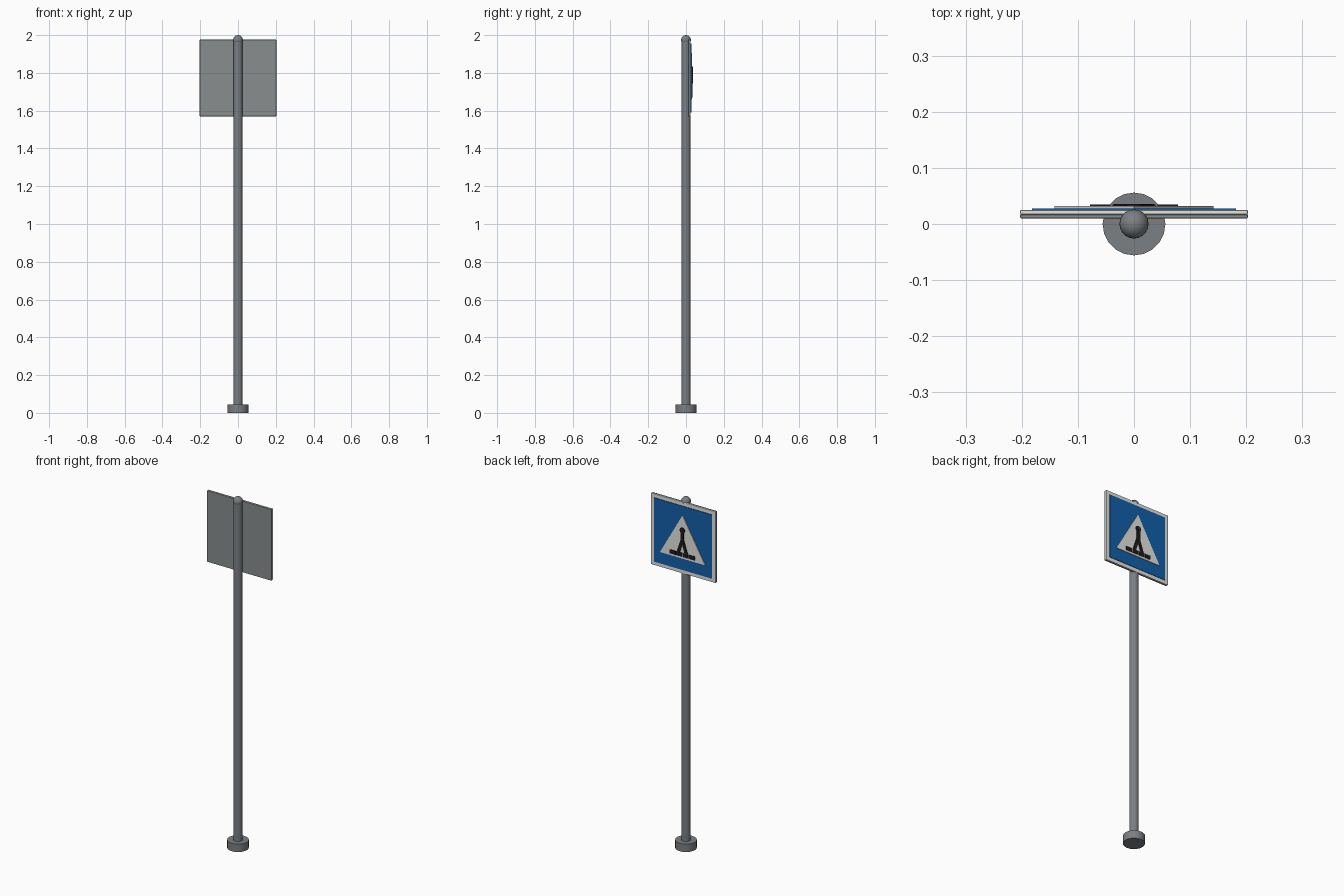
import bpy, bmesh, math

if "Cube" in bpy.data.objects:
    bpy.data.objects.remove(bpy.data.objects["Cube"])

def material(name, rgb):
    m = bpy.data.materials.new(name)
    m.diffuse_color = (*rgb, 1)
    m.use_nodes = True
    m.node_tree.nodes["Principled BSDF"].inputs["Base Color"].default_value = m.diffuse_color
    return m

POST = material("post grey", (0.20, 0.215, 0.23))
BACK = material("sign back grey", (0.25, 0.27, 0.275))
WHITE = material("white", (0.78, 0.78, 0.75))
BLUE = material("blue", (0.006, 0.115, 0.40))
BLACK = material("black", (0.012, 0.012, 0.012))

def finish(ob, name, mat, smooth=False):
    ob.name = name
    ob.data.materials.append(mat)
    if smooth:
        bpy.ops.object.select_all(action='DESELECT')
        ob.select_set(True)
        bpy.context.view_layer.objects.active = ob
        bpy.ops.object.shade_smooth_by_angle(angle=math.radians(35))
    return ob

def cylinder(name, r, z0, z1, sides, mat):
    bpy.ops.mesh.primitive_cylinder_add(vertices=sides, radius=r, depth=z1 - z0,
                                        location=(0, 0, (z0 + z1) / 2))
    return finish(bpy.context.object, name, mat, True)

def plate(name, pts, y0, y1, mat, bevel=0):
    """Flat outline in x-z, extruded from y0 to y1."""
    bm = bmesh.new()
    face = bm.faces.new([bm.verts.new((x, y0, z)) for x, z in pts])
    ext = bmesh.ops.extrude_face_region(bm, geom=[face])
    for v in ext["geom"]:
        if isinstance(v, bmesh.types.BMVert):
            v.co.y = y1
    bmesh.ops.recalc_face_normals(bm, faces=bm.faces)
    me = bpy.data.meshes.new(name)
    bm.to_mesh(me)
    bm.free()
    ob = bpy.data.objects.new(name, me)
    bpy.context.collection.objects.link(ob)
    if bevel:
        mod = ob.modifiers.new("soft edge", 'BEVEL')
        mod.width = bevel
        mod.segments = 2
    return finish(ob, name, mat)

def rect(cx, cz, w, h):
    return [(cx - w/2, cz - h/2), (cx + w/2, cz - h/2),
            (cx + w/2, cz + h/2), (cx - w/2, cz + h/2)]

def circle(cx, cz, r, n, start=0):
    return [(cx + r * math.cos(start + 2 * math.pi * i / n),
             cz + r * math.sin(start + 2 * math.pi * i / n)) for i in range(n)]

# Post with foot and ball cap
cylinder("base_foot", 0.056, 0, 0.045, 20, POST)
cylinder("post", 0.024, 0.02, 1.974, 20, POST)
bpy.ops.mesh.primitive_uv_sphere_add(segments=20, ring_count=12, radius=0.026,
                                     location=(0, 0, 1.974))
finish(bpy.context.object, "post_cap", POST, True)

# Sign panel layers, facing +y
CZ = 1.773
plate("sign_back", rect(0, CZ, 0.406, 0.406), 0.010, 0.017, BACK, 0.002)
plate("sign_border", rect(0, CZ, 0.406, 0.406), 0.017, 0.025, WHITE, 0.002)
plate("blue_field", rect(0, CZ, 0.364, 0.364), 0.024, 0.028, BLUE)
plate("white_triangle", circle(0, 1.740, 0.164, 3, math.pi / 2), 0.027, 0.032, WHITE)

# Walking figure and crossing stripes
Y0, Y1 = 0.031, 0.036
plate("figure_head", circle(0, 1.819, 0.016, 16), Y0, Y1, BLACK)
plate("figure_body", rect(0, 1.778, 0.022, 0.070), Y0, Y1, BLACK)
for side, s in (("left", -1), ("right", 1)):
    leg = [(-0.004 * s, 1.750), (0.011 * s, 1.762), (0.036 * s, 1.688), (0.018 * s, 1.684)]
    plate(side + "_leg", leg, Y0, Y1 - 0.0005, BLACK)
for i in range(4):
    plate(f"crossing_stripe_{i + 1}", rect(-0.06 + 0.04 * i, 1.680, 0.036, 0.022),
          Y0, Y1 - 0.001, BLACK)
